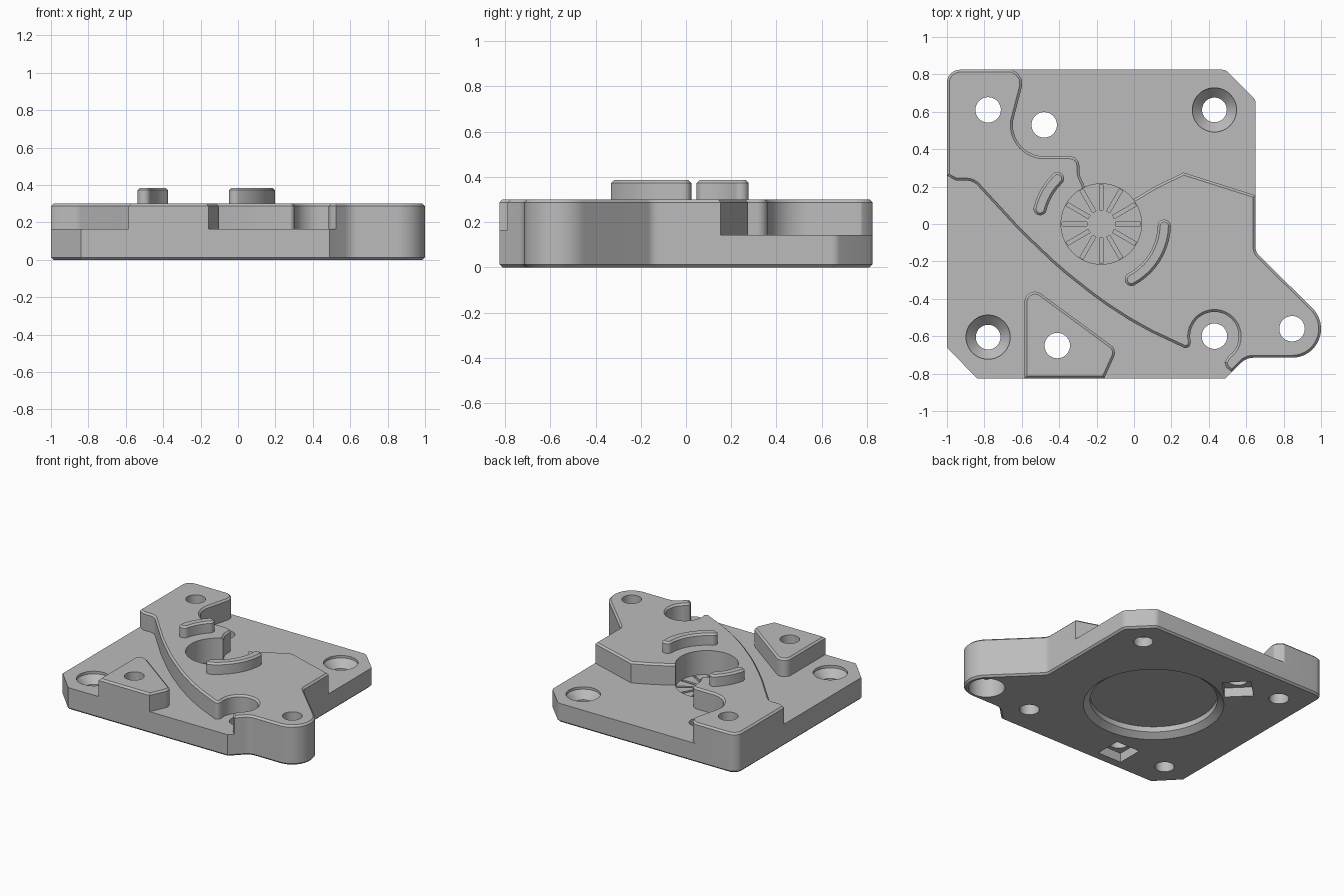
import bpy, bmesh
from math import radians, cos, sin, tan, pi, ceil
from mathutils import Vector, Matrix

if "Cube" in bpy.data.objects:
    bpy.data.objects.remove(bpy.data.objects["Cube"])

TOP, BACK_FLOOR, FRONT_FLOOR, RIB_TOP, CHAMFER = 0.3, 0.143, 0.165, 0.385, 0.013
HUB = (-0.175, 0)

grey = bpy.data.materials.new("plain grey")
grey.use_nodes = True
grey.diffuse_color = (0.5, 0.5, 0.5, 1)
grey.node_tree.nodes["Principled BSDF"].inputs["Base Color"].default_value = grey.diffuse_color


def arc(center, r, a0, a1):
    n = max(2, ceil(abs(a1 - a0) / 6))
    angles = [radians(a0 + (a1 - a0) * i / n) for i in range(n + 1)]
    return [(center[0] + r * cos(a), center[1] + r * sin(a)) for a in angles]


def rounded(points):
    """Closed outline; a third value on a point is its corner radius."""
    out = []
    for i, p in enumerate(points):
        v = Vector(p[:2])
        if len(p) < 3:
            out.append(v)
            continue
        a = (Vector(points[i - 1][:2]) - v).normalized()
        b = (Vector(points[(i + 1) % len(points)][:2]) - v).normalized()
        half = a.angle(b) / 2
        center = v + (a + b).normalized() * p[2] / sin(half)
        start = v + a * p[2] / tan(half) - center
        turn = (pi - 2 * half) * (1 if a.cross(b) < 0 else -1)
        n = max(1, ceil(abs(turn) / radians(10)))
        for k in range(n + 1):
            out.append(center + Matrix.Rotation(turn * k / n, 2) @ start)
    return out


def finish(name, bm):
    bmesh.ops.recalc_face_normals(bm, faces=bm.faces)
    mesh = bpy.data.meshes.new(name)
    bm.to_mesh(mesh)
    bm.free()
    mesh.materials.append(grey)
    obj = bpy.data.objects.new(name, mesh)
    bpy.context.collection.objects.link(obj)
    return obj


def prism(name, outline, z0, z1):
    bm = bmesh.new()
    face = bm.faces.new([bm.verts.new((p[0], p[1], z0)) for p in outline])
    up = bmesh.ops.extrude_face_region(bm, geom=[face])["geom"]
    for v in up:
        if isinstance(v, bmesh.types.BMVert):
            v.co.z = z1
    return finish(name, bm)


def lathe(name, center, profile, sides=48):
    """Closed solid of revolution from (radius, z) pairs."""
    bm = bmesh.new()
    rings = [[bm.verts.new((center[0] + r * cos(2 * pi * i / sides),
                            center[1] + r * sin(2 * pi * i / sides), z))
              for i in range(sides)] for r, z in profile]
    for low, high in zip(rings, rings[1:]):
        for i in range(sides):
            j = (i + 1) % sides
            bm.faces.new((low[i], low[j], high[j], high[i]))
    bm.faces.new(rings[0])
    bm.faces.new(rings[-1])
    return finish(name, bm)


def cut(obj, cutter):
    cutter.hide_render = True
    mod = obj.modifiers.new("cut", 'BOOLEAN')
    mod.operation, mod.solver, mod.object = 'DIFFERENCE', 'EXACT', cutter
    bpy.context.view_layer.objects.active = obj
    bpy.ops.object.modifier_apply(modifier=mod.name)
    bpy.data.objects.remove(cutter)


def chamfer(obj, heights):
    bm = bmesh.new()
    bm.from_mesh(obj.data)
    edges = [e for e in bm.edges if len(e.link_faces) == 2 and e.calc_face_angle() > 0.5
             and any(all(abs(v.co.z - h) < 0.001 for v in e.verts) for h in heights)]
    bmesh.ops.bevel(bm, geom=edges, offset=CHAMFER, offset_type='OFFSET', segments=1,
                    profile=0.5, affect='EDGES', clamp_overlap=False)
    bm.to_mesh(obj.data)
    bm.free()


def smooth(obj):
    bpy.ops.object.select_all(action='DESELECT')
    obj.select_set(True)
    bpy.context.view_layer.objects.active = obj
    bpy.ops.object.shade_smooth_by_angle(angle=radians(30))


# Full-height plate with the side lobe
ear = (0.845, -0.56)
body = prism("mount_plate", rounded(
    [(-1, 0.825, 0.07), (-1, -0.66), (-0.84, -0.825), (0.49, -0.825), (0.6, -0.715, 0.09)]
    + arc(ear, 0.155, -90, 45)
    + [(0.65, -0.15, 0.06), (0.65, 0.665, 0.05), (0.49, 0.825, 0.05)]), 0, TOP)

# Lower floor at the back
cut(body, prism("back_floor_cutter", rounded(
    [(-0.7, 1), (-0.66, 0.83), (-0.62, 0.805), (-0.6, 0.775), (-0.598, 0.74)]
    + arc((-0.48, 0.53), 0.168, 172, 270)
    + [(-0.295, 0.362, 0.05), (-0.29, 0.26, 0.05), (-0.25, 0.17), (-0.2, 0.05), (-0.1, 0.08),
       (0.02, 0.145), (0.11, 0.2, 0.08), (0.265, 0.275), (0.8, 0.105), (0.8, 1)]),
    BACK_FLOOR, 1))

# Lower floor at the front, leaving the corner block and opening the screw pocket
pocket = (0.43, -0.6)
cut(body, prism("front_floor_cutter", rounded(
    [(-1.1, 0.33), (-0.985, 0.25), (-0.95, 0.232), (-0.86, 0.232, 0.08),
     (-0.61, -0.04, 1), (-0.4, -0.24, 1), (-0.185, -0.41, 1), (0.03, -0.55, 1),
     (0.29, -0.672, 0.025)]
    + arc(pocket, 0.13, 195, -55)
    + [(0.484, -0.74), (0.494, -0.768), (0.515, -0.785), (0.56, -0.81), (0.56, -0.95),
       (-0.215, -0.95), (-0.09, -0.672, 0.05), (-0.585, -0.308, 0.055), (-0.585, -0.95),
       (-1.1, -0.95)]), FRONT_FLOOR, 1))
chamfer(body, (0, TOP))

# Central well and the round recess underneath
cut(body, lathe("well_cutter", HUB, [(0.215, 0.12), (0.215, 1)], 72))
cut(body, lathe("recess_cutter", HUB,
                [(0.49, -0.01), (0.48, 0), (0.435, 0.035), (0.435, 0.075)], 72))

# Radial grooves in the well floor
bm = bmesh.new()
for i in range(12):
    place = (Matrix.Translation((*HUB, 0.155)) @ Matrix.Rotation(radians(30 * i), 4, 'Z')
             @ Matrix.Translation((0.143, 0, 0)) @ Matrix.Diagonal((0.136, 0.02, 0.1, 1)))
    bmesh.ops.create_cube(bm, size=1, matrix=place)
cut(body, finish("groove_cutter", bm))

# Screw holes
straight = [(0.068, -0.1), (0.068, 1)]
sunk = [(0.066, -0.1), (0.066, 0.07), (0.118, 0.125), (0.118, 1)]
sunk_front = [(r, z + 0.02) for r, z in sunk]
below = [(0.125, -0.1), (0.125, 0.14), (0.068, 0.141), (0.068, 1)]
for center, profile in [((-0.78, 0.61), straight), ((-0.48, 0.53), straight),
                        ((-0.41, -0.65), straight), (pocket, straight), (ear, below),
                        ((-0.78, -0.605), sunk_front), ((0.43, 0.61), sunk)]:
    cut(body, lathe("hole_cutter", center, profile))

# Square nut pockets underneath
for center, turn in [((-0.48, 0.53), 0), ((-0.41, -0.65), 45)]:
    square = [arc(center, 0.14, turn + 90 * i, turn + 90 * i + 1)[0] for i in range(4)]
    cut(body, prism("nut_cutter", square, -0.1, 0.07))
smooth(body)

# Curved guide ribs around the well
for name, a0, a1 in [("long_rib", -61.5, -2), ("short_rib", 134, 166)]:
    ends = [arc(HUB, 0.337, a, a + 1)[0] for a in (a0, a1)]
    outline = (arc(HUB, 0.372, a0, a1) + arc(ends[1], 0.035, a1, a1 + 180)[1:-1]
               + arc(HUB, 0.302, a1, a0) + arc(ends[0], 0.035, a0 + 180, a0 + 360)[1:-1])
    rib = prism(name, outline, TOP - 0.02, RIB_TOP)
    chamfer(rib, (RIB_TOP,))
    smooth(rib)
